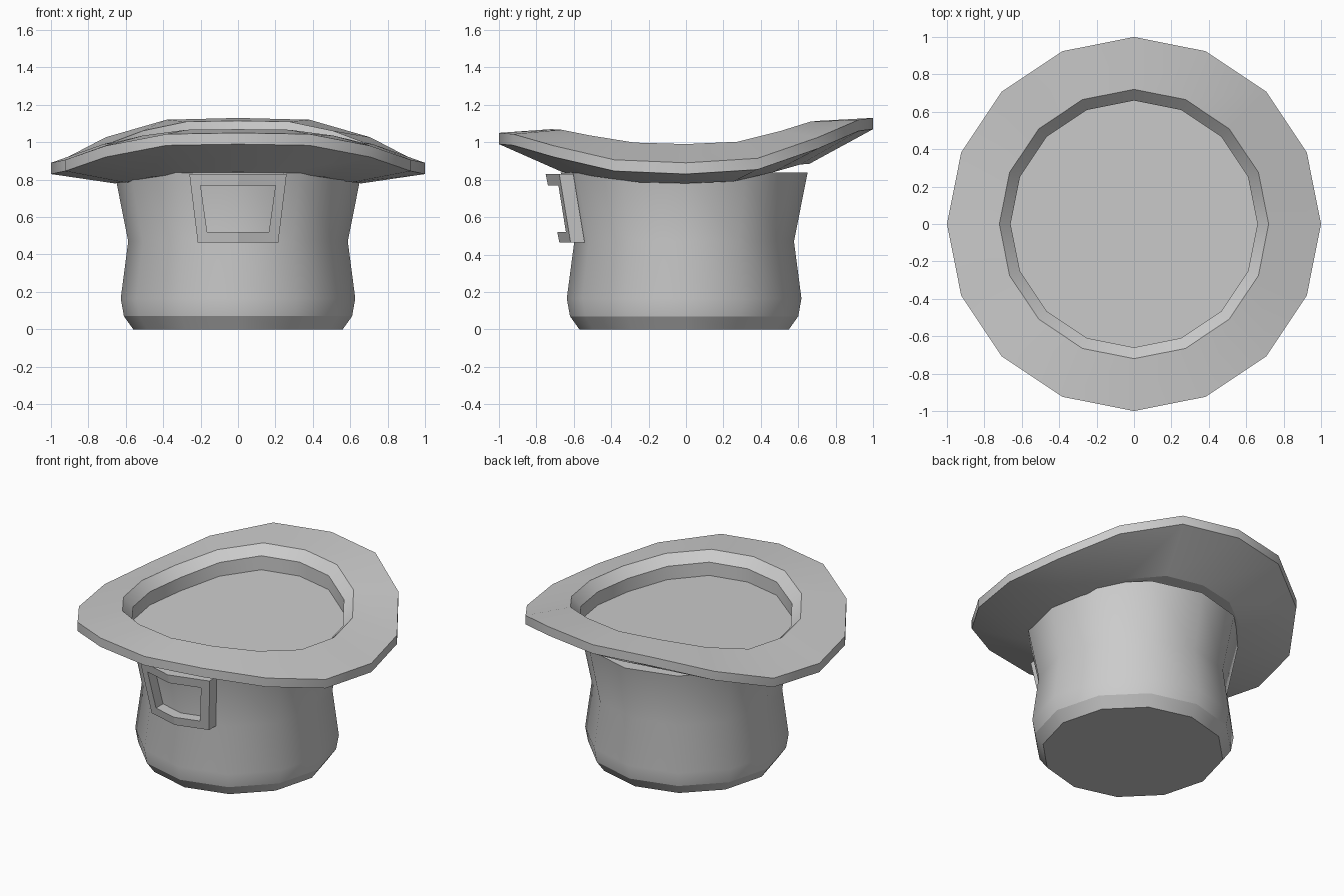
import bpy, bmesh
from math import sin, cos, pi

if "Cube" in bpy.data.objects:
    bpy.data.objects.remove(bpy.data.objects["Cube"])

grey = bpy.data.materials.new("plain grey")
grey.use_nodes = True
colour = (0.6, 0.6, 0.6, 1)
grey.diffuse_color = colour
grey.node_tree.nodes["Principled BSDF"].inputs["Base Color"].default_value = colour


def finish(bm, name):
    bmesh.ops.recalc_face_normals(bm, faces=bm.faces)
    mesh = bpy.data.meshes.new(name)
    bm.to_mesh(mesh)
    bm.free()
    mesh.materials.append(grey)
    obj = bpy.data.objects.new(name, mesh)
    bpy.context.collection.objects.link(obj)
    return obj


def bridge(bm, a, b):
    n = len(a)
    return [bm.faces.new((a[i], a[(i + 1) % n], b[(i + 1) % n], b[i])) for i in range(n)]


def smooth(obj, angle):
    bpy.ops.object.select_all(action="DESELECT")
    obj.select_set(True)
    bpy.context.view_layer.objects.active = obj
    bpy.ops.object.shade_smooth_by_angle(angle=angle)


# Crown: twelve-sided waisted body, standing on its flat top
def make_crown():
    bm = bmesh.new()
    profile = [(0.56, 0), (0.61, 0.07), (0.627, 0.165), (0.587, 0.47), (0.66, 0.838)]
    sides = 12
    rings = [[bm.verts.new((r * sin(2 * pi * i / sides), r * cos(2 * pi * i / sides) - 0.01, z))
              for i in range(sides)] for r, z in profile]
    for low, high in zip(rings, rings[1:]):
        for face in bridge(bm, low, high):
            face.smooth = True
    bm.faces.new(rings[0])
    bm.faces.new(rings[-1])
    # Crisp edges at the chamfer and at the open end
    for ring in (rings[0], rings[1], rings[-1]):
        for e in bm.edges:
            if e.verts[0] in ring and e.verts[1] in ring:
                e.smooth = False
    finish(bm, "crown")


# Brim: thick sixteen-sided ring, curling up at front and back
def make_brim():
    bm = bmesh.new()
    rise = (0, 0.1, 0.57, 0.96, 1)
    # radius, then height at the side, front and back
    profile = [
        (0.66, 0.78, 0.84, 0.885),
        (1.0, 0.83, 0.99, 1.07),
        (1.0, 0.89, 1.05, 1.13),
        (0.72, 0.99, 1.07, 1.115),
        (0.66, 0.93, 1.01, 1.055),
        (0.66, 0.84, 0.92, 0.96),
    ]
    sides = 16
    rings = []
    for r, side, front, back in profile:
        ring = []
        for i in range(sides):
            a = 2 * pi * i / sides
            step = i % 8
            lift = rise[min(step, 8 - step)]
            end = back if i < 8 else front
            ring.append(bm.verts.new((r * cos(a), r * sin(a), side + (end - side) * lift)))
        rings.append(ring)
    for a, b in zip(rings, rings[1:]):
        bridge(bm, a, b)
    bm.faces.new(rings[0])
    bm.faces.new(rings[-1])
    smooth(finish(bm, "brim"), 0.4)


# Buckle: tapered frame folded along its middle to hug the crown
def make_buckle():
    bm = bmesh.new()

    def loop(top, bottom, z_top, z_bottom, depth):
        points = [(-top, z_top), (0, z_top), (top, z_top),
                  (bottom, z_bottom), (0, z_bottom), (-bottom, z_bottom)]
        return [bm.verts.new((x, -0.75 + 0.28 * abs(x) + 0.2 * (0.83 - z) + depth, z))
                for x, z in points]

    loops = [loop(*shape, depth) for shape, depth in (
        ((0.26, 0.215, 0.83, 0.463), 0),
        ((0.26, 0.215, 0.83, 0.463), 0.075),
        ((0.2, 0.165, 0.77, 0.52), 0.075),
        ((0.2, 0.165, 0.77, 0.52), 0))]
    for i in range(4):
        bridge(bm, loops[i], loops[(i + 1) % 4])
    finish(bm, "buckle")


make_crown()
make_brim()
make_buckle()
